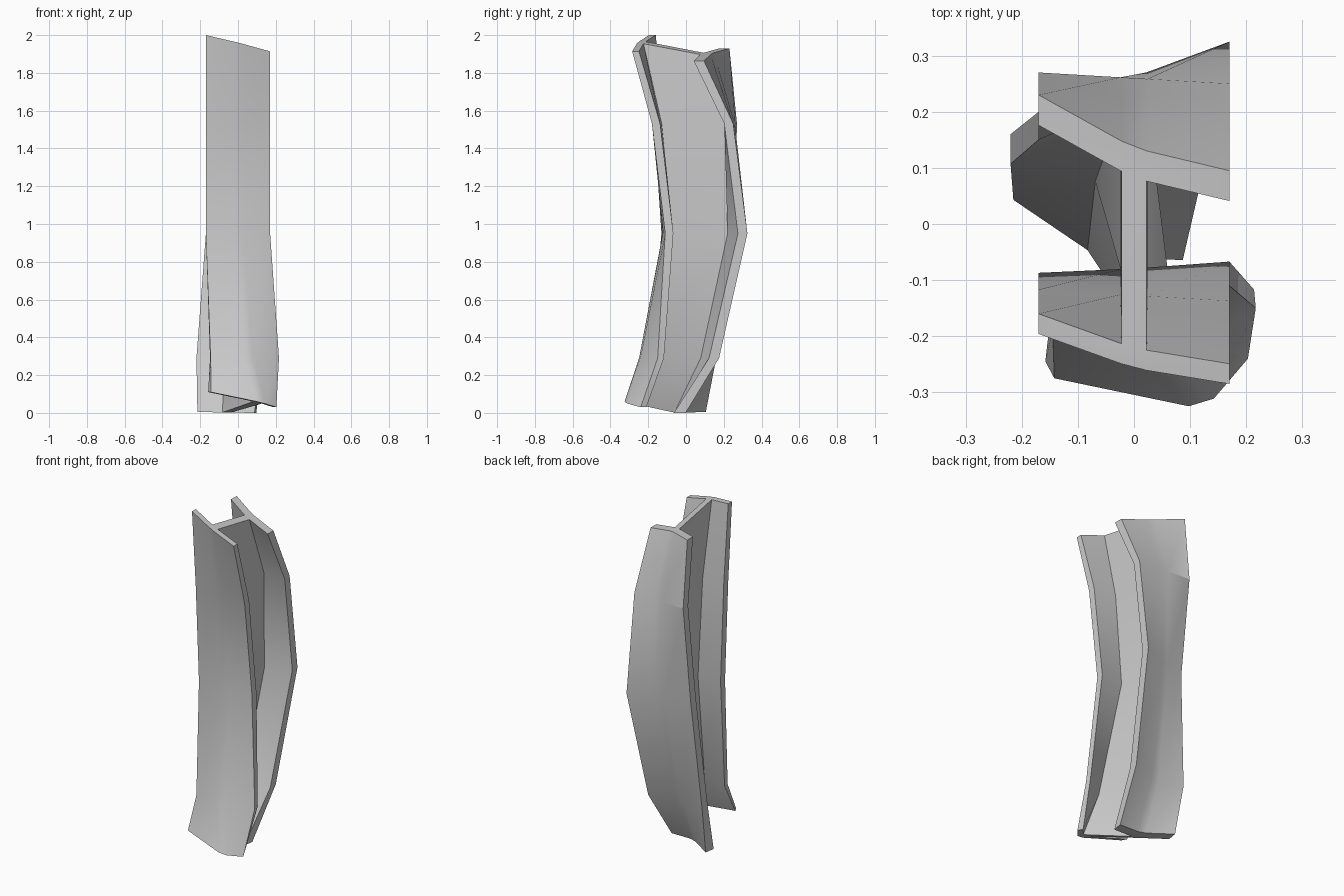
import bpy, bmesh
from mathutils import Vector

if "Cube" in bpy.data.objects:
    bpy.data.objects.remove(bpy.data.objects["Cube"])

WEB = 0.024  # half thickness of the web

# Each level: (outer left, middle, right of a flange), then shift to its inner face
FRONT = [
    ((-.142, -.275, .11), (.12, -.318, .055), (.203, -.24, .03), (-.016, .03)),
    ((-.145, -.19, .29), (.055, -.245, .29), (.217, -.15, .29), (-.003, .033)),
    ((-.17, -.13, .95), (0, -.122, .95), (.17, -.11, .95), (0, .043)),
    ((-.17, -.16, 1.53), (0, -.17, 1.53), (.17, -.18, 1.53), (0, .043)),
    ((-.17, -.196, 2.0), (0, -.255, 1.96), (.17, -.285, 1.914), (0, .036)),
]
BACK = [
    ((-.205, .105, .005), (-.05, .008, .002), (.097, -.002, 0), (-.01, -.062)),
    ((-.22, .16, .29), (-.045, .13, .29), (.13, .175, .29), (0, -.053)),
    ((-.17, .20, .95), (0, .262, .95), (.17, .325, .95), (0, -.05)),
    ((-.17, .27, 1.53), (0, .26, 1.53), (.17, .25, 1.53), (0, -.047)),
    ((-.17, .23, 1.93), (0, .139, 1.902), (.17, .095, 1.863), (0, -.054)),
]


def flange(level):
    """Outer and inner rows of four points across one flange."""
    left, mid, right = (Vector(p) for p in level[:3])
    shift = Vector((*level[3], 0))
    near, far = (mid - left).normalized(), (right - mid).normalized()
    side = (near + far).normalized() * WEB
    outer = [left, mid - side, mid + side, right]
    return outer, [p + shift for p in outer]


bm = bmesh.new()
rings = []
for f, b in zip(FRONT, BACK):
    fo, fi = flange(f)
    bo, bi = flange(b)
    # counter-clockwise I-shaped outline
    outline = fo + [fi[3], fi[2], bi[2], bi[3]] + bo[::-1] + [bi[0], bi[1], fi[1], fi[0]]
    rings.append([bm.verts.new(p) for p in outline])

# Side faces between the levels
for lo, hi in zip(rings, rings[1:]):
    for i in range(16):
        j = (i + 1) % 16
        bm.faces.new((lo[i], lo[j], hi[j], hi[i]))

# End caps: three quads per flange plus the web
caps = [(0, 1, 14, 15), (1, 2, 5, 14), (2, 3, 4, 5), (14, 5, 6, 13),
        (6, 7, 8, 9), (13, 6, 9, 10), (12, 13, 10, 11)]
for c in caps:
    bm.faces.new([rings[-1][i] for i in c])
    bm.faces.new([rings[0][i] for i in reversed(c)])
bmesh.ops.recalc_face_normals(bm, faces=bm.faces)

mesh = bpy.data.meshes.new("bent_beam")
bm.to_mesh(mesh)
bm.free()
beam = bpy.data.objects.new("bent_beam", mesh)
bpy.context.collection.objects.link(beam)
bpy.context.view_layer.objects.active = beam
beam.select_set(True)
bpy.ops.object.shade_smooth_by_angle(angle=0.52)
